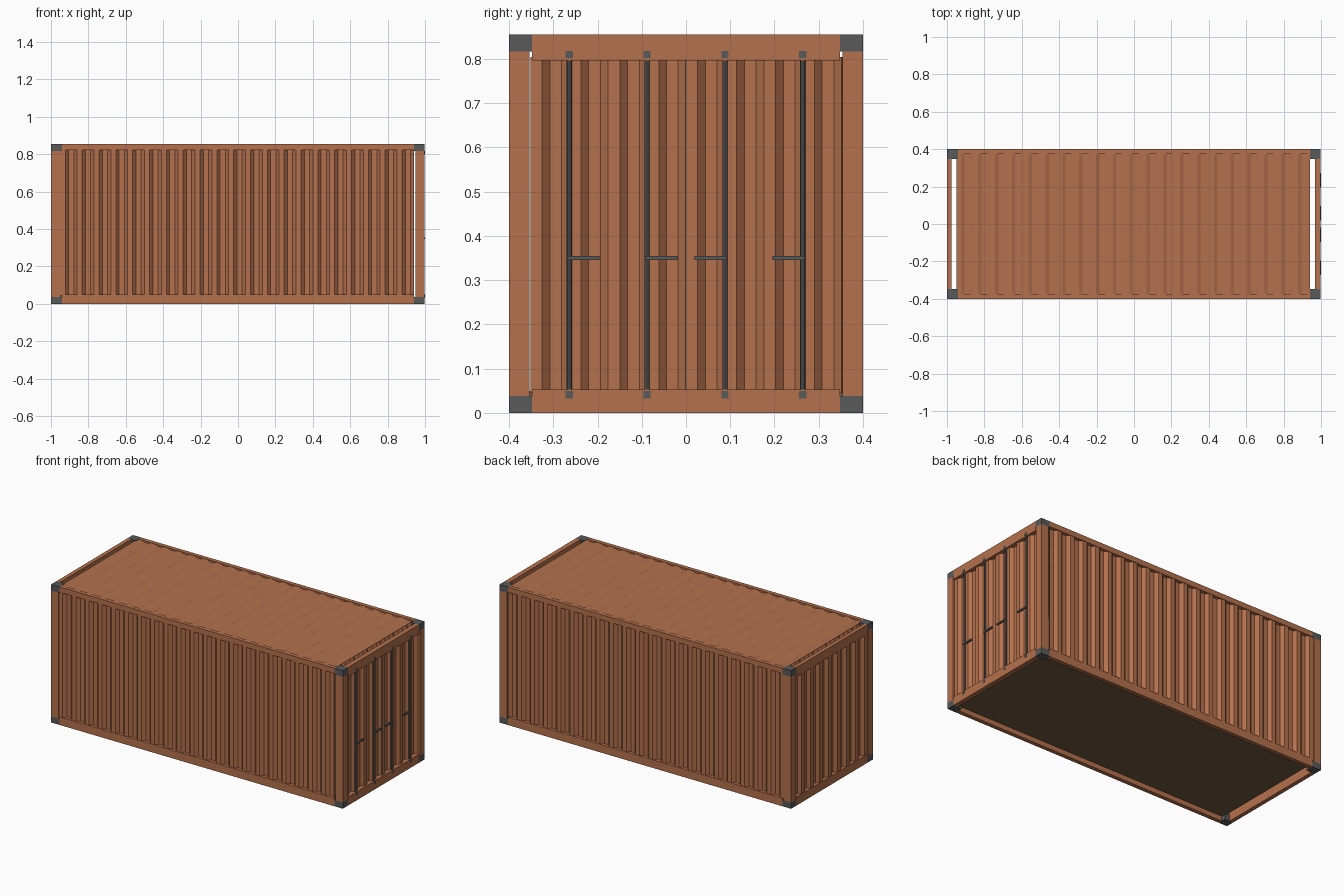
import bpy, bmesh
from math import pi
from mathutils import Vector

if "Cube" in bpy.data.objects:
    bpy.data.objects.remove(bpy.data.objects["Cube"])

H = 0.855              # overall height
X0, X1 = -1.0, 0.998   # frame ends (door handles reach 1.0)


def material(name, rgb):
    m = bpy.data.materials.new(name)
    m.diffuse_color = (*rgb, 1)
    m.use_nodes = True
    m.node_tree.nodes["Principled BSDF"].inputs["Base Color"].default_value = m.diffuse_color
    return m


PAINT = material("rust_paint", (0.46, 0.165, 0.075))
STEEL = material("dark_steel", (0.10, 0.10, 0.10))
WOOD = material("floor_wood", (0.16, 0.10, 0.055))


def finish(name, bm, mat):
    me = bpy.data.meshes.new(name)
    bm.to_mesh(me)
    bm.free()
    me.materials.append(mat)
    ob = bpy.data.objects.new(name, me)
    bpy.context.collection.objects.link(ob)
    return ob


def box(name, lo, hi, mat=PAINT):
    bm = bmesh.new()
    bmesh.ops.create_cube(bm, size=1)
    lo, hi = Vector(lo), Vector(hi)
    for v in bm.verts:
        v.co = (lo + hi) / 2 + v.co * (hi - lo)
    return finish(name, bm, mat)


def corrugated(name, origin, along, across, inward, waves, depth):
    """Trapezoid-wave sheet: waves run 'along', extruded 'across'."""
    origin, along, across = Vector(origin), Vector(along), Vector(across)
    inward = Vector(inward)
    profile = [(0, 0)]
    for i in range(waves):
        profile += [(i + .3, 0), (i + .5, depth), (i + .8, depth), (i + 1, 0)]
    bm = bmesh.new()
    rows = []
    for t, d in profile:
        p = origin + along * (t / waves) + inward * d
        rows.append((bm.verts.new(p), bm.verts.new(p + across)))
    for (a, b), (c, d) in zip(rows, rows[1:]):
        bm.faces.new((a, c, d, b))
    bm.normal_update()
    for f in bm.faces:
        if f.normal.dot(inward) > 0:
            f.normal_flip()
    ob = finish(name, bm, PAINT)
    mod = ob.modifiers.new("thickness", "SOLIDIFY")
    mod.thickness = 0.002
    mod.offset = -1
    return ob


def span(s, inner, outer):
    """Sorted interval on the side given by sign s."""
    return sorted((s * inner, s * outer))


CX, CY, CZ = 0.058, 0.052, 0.038   # corner casting size

# Corner castings and corner posts
for sx, ex in (("left", (X0, 1)), ("right", (X1, -1))):
    x, d = ex
    cx = sorted((x, x + d * CX))
    px = sorted((x, x + d * 0.05))
    for sy, s in (("front", -1), ("back", 1)):
        y = span(s, 0.4 - CY, 0.4)
        for zn, z in (("bottom", 0), ("top", H - CZ)):
            box(f"corner_casting_{sx}_{sy}_{zn}", (cx[0], y[0], z),
                (cx[1], y[1], z + CZ), STEEL)
        y = span(s, 0.354, 0.4)
        box(f"corner_post_{sx}_{sy}", (px[0], y[0], CZ), (px[1], y[1], H - CZ))

# Side rails and corrugated side walls
for sy, s in (("front", -1), ("back", 1)):
    y = span(s, 0.375, 0.4)
    box(f"bottom_rail_{sy}", (-0.942, y[0], 0), (0.94, y[1], 0.05))
    box(f"top_rail_{sy}", (-0.942, y[0], 0.822), (0.94, y[1], H))
    corrugated(f"side_wall_{sy}", (-0.95, s * 0.397, 0.045), (1.89, 0, 0),
               (0, 0, 0.78), (0, -s, 0), 21, 0.018)

# End sills and headers
for sx, a, b in (("rear", X0, -0.975), ("door", 0.968, X1)):
    box(f"{sx}_sill", (a, -0.348, 0), (b, 0.348, 0.053))
    box(f"{sx}_header", (a, -0.348, 0.797), (b, 0.348, H))

# Roof, closed end wall and floor
corrugated("roof", (-0.95, -0.385, H - 0.002), (1.89, 0, 0), (0, 0.77, 0),
           (0, 0, -1), 21, 0.008)
corrugated("end_wall", (-0.996, -0.352, 0.045), (0, 0.704, 0), (0, 0, 0.76),
           (1, 0, 0), 8, 0.018)
box("floor", (-0.95, -0.38, 0.03), (0.94, 0.38, 0.05), WOOD)

# Two doors with a seam between them
for name, y in (("door_front", -0.352), ("door_back", 0)):
    corrugated(name, (0.987, y, 0.045), (0, 0.352, 0), (0, 0, 0.76),
               (-1, 0, 0), 4, 0.017)
box("door_seam", (0.972, -0.0015, 0.05), (0.9885, 0.0015, 0.8), STEEL)

# Lock rods with brackets and handles
for i, y in enumerate((-0.264, -0.088, 0.088, 0.264)):
    bm = bmesh.new()
    bmesh.ops.create_cone(bm, cap_ends=True, segments=8, radius1=0.006,
                          radius2=0.006, depth=0.76)
    bmesh.ops.translate(bm, verts=bm.verts, vec=(0.9905, y, 0.425))
    finish(f"lock_rod_{i}", bm, STEEL)
    for zn, z in (("bottom", 0.041), ("top", 0.81)):
        box(f"rod_bracket_{zn}_{i}", (0.984, y - 0.008, z - 0.008),
            (1.0, y + 0.008, z + 0.008), STEEL)
    d = 1 if y < 0 else -1
    ys = sorted((y - d * 0.005, y + d * 0.069))
    box(f"door_handle_{i}", (0.991, ys[0], 0.346), (1.0, ys[1], 0.355), STEEL)
